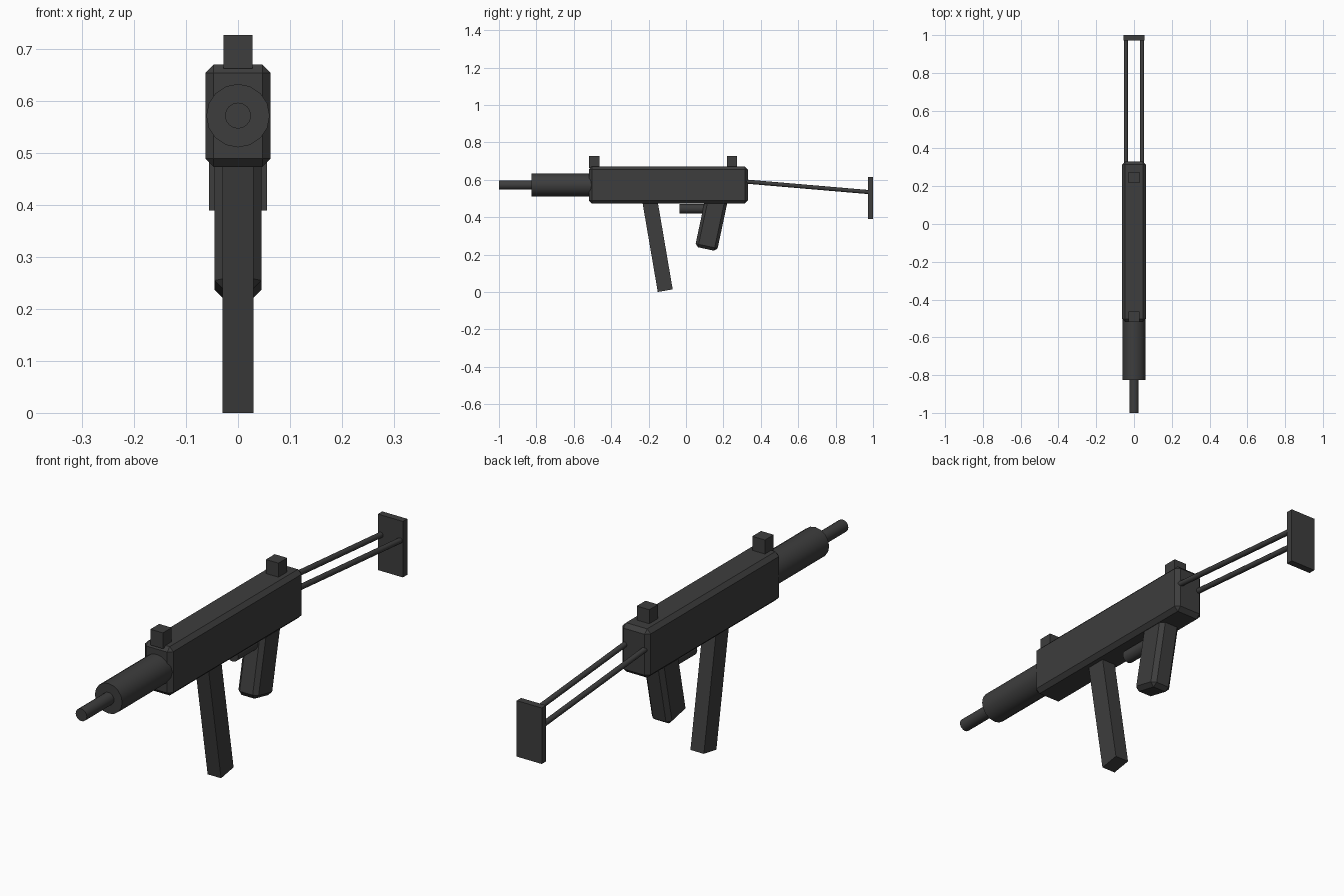
import bpy
from math import radians, sin, cos
from mathutils import Vector

cube = bpy.data.objects.get("Cube")
if cube:
    bpy.data.objects.remove(cube, do_unlink=True)

# Single dark gunmetal colour
gunmetal = bpy.data.materials.new("dark_gunmetal")
gunmetal.use_nodes = True
colour = (0.047, 0.047, 0.047, 1)
gunmetal.diffuse_color = colour
gunmetal.node_tree.nodes["Principled BSDF"].inputs["Base Color"].default_value = colour


def box(name, centre, size, tilt=0, chamfer=0):
    """Box tilted about x, with optional single-segment chamfer."""
    bpy.ops.mesh.primitive_cube_add(size=1, location=centre)
    ob = bpy.context.object
    ob.name = name
    ob.scale = size
    bpy.ops.object.transform_apply(location=False, rotation=False, scale=True)
    ob.rotation_euler.x = radians(tilt)
    ob.data.materials.append(gunmetal)
    if chamfer:
        bevel = ob.modifiers.new("chamfer", 'BEVEL')
        bevel.width = chamfer
        bevel.segments = 1
    return ob


def hanging_box(name, foot, size, tilt, chamfer=0):
    """Tilted box placed by the middle of its lower end."""
    a = radians(tilt)
    up = Vector((0, -sin(a), cos(a)))
    return box(name, Vector(foot) + up * size[2] / 2, size, tilt, chamfer)


def rod(name, start, end, radius, sides=16):
    """Smooth cylinder between two points."""
    start, end = Vector(start), Vector(end)
    axis = end - start
    bpy.ops.mesh.primitive_cylinder_add(
        vertices=sides, radius=radius, depth=axis.length, location=(start + end) / 2,
        rotation=axis.to_track_quat('Z', 'Y').to_euler())
    ob = bpy.context.object
    ob.name = name
    ob.data.materials.append(gunmetal)
    bpy.ops.object.shade_smooth_by_angle(angle=radians(31))
    return ob


# Receiver and sights
box("receiver", (0, -0.094, 0.572), (0.126, 0.85, 0.197), chamfer=0.016)
box("front_sight", (0, -0.491, 0.695), (0.056, 0.056, 0.064))
box("rear_sight", (0, 0.246, 0.695), (0.056, 0.056, 0.064))

# Barrel
rod("barrel_shroud", (0, -0.826, 0.572), (0, -0.47, 0.572), 0.061)
rod("barrel", (0, -1, 0.572), (0, -0.8, 0.572), 0.025)

# Magazine, grip and trigger housing
hanging_box("magazine", (0, -0.111, 0.007), (0.06, 0.081, 0.54), 9.7)
hanging_box("grip", (0, 0.107, 0.23), (0.09, 0.12, 0.3), -12, chamfer=0.016)
rod("trigger_housing", (0, -0.035, 0.445), (0, 0.13, 0.445), 0.026)

# Folding stock
for side, x in (("left", 0.043), ("right", -0.043)):
    rod(side + "_stock_rod", (x, 0.3, 0.592), (x, 0.98, 0.534), 0.011, 12)
box("butt_plate", (0, 0.986, 0.502), (0.112, 0.028, 0.226))
